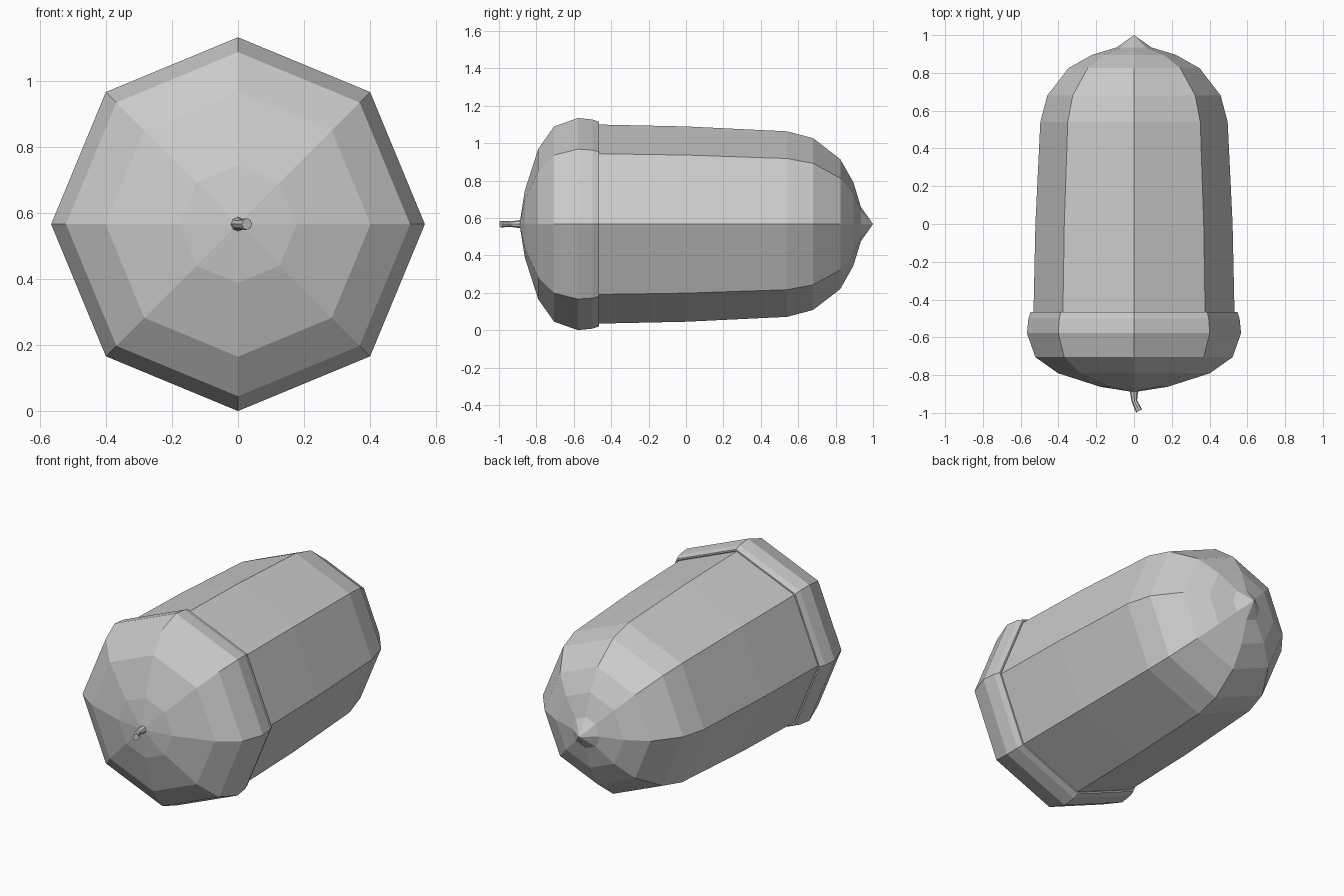
import bpy, bmesh, math
from mathutils import Vector

if "Cube" in bpy.data.objects:
    bpy.data.objects.remove(bpy.data.objects["Cube"])

CZ = 0.567   # height of the long axis


def loft(name, rings, sides=8):
    """Skin rings of (x, y, radius, yaw); radius 0 makes a point."""
    bm = bmesh.new()
    rows = []
    for x, y, r, yaw in rings:
        n = 1 if r == 0 else sides
        row = []
        for i in range(n):
            a = 2 * math.pi * i / sides
            u = r * math.cos(a)
            row.append(bm.verts.new(Vector((x + u * math.cos(yaw), y + u * math.sin(yaw),
                                            CZ + r * math.sin(a)))))
        rows.append(row)
    for a, b in zip(rows, rows[1:]):
        for i in range(sides):
            j = (i + 1) % sides
            if len(a) == 1:
                bm.faces.new((a[0], b[i], b[j]))
            elif len(b) == 1:
                bm.faces.new((a[i], a[j], b[0]))
            else:
                bm.faces.new((a[i], a[j], b[j], b[i]))
    for row in (rows[0], rows[-1]):
        if len(row) > 1:
            bm.faces.new(row)
    bmesh.ops.recalc_face_normals(bm, faces=bm.faces)
    mesh = bpy.data.meshes.new(name)
    bm.to_mesh(mesh)
    bm.free()
    obj = bpy.data.objects.new(name, mesh)
    bpy.context.collection.objects.link(obj)
    return obj


def revolve(name, profile):
    return loft(name, [(0, y, r, 0) for y, r in profile])


# nut body, tapering to a pointed tip at the back
revolve("nut_body", [(-0.50, 0.532), (-0.46, 0.532), (0, 0.522), (0.54, 0.496), (0.68, 0.459),
                     (0.825, 0.347), (0.895, 0.223), (0.935, 0.092), (1.0, 0)])

# domed cap with a rolled lip that tucks in against the body
revolve("cap", [(-0.89, 0), (-0.862, 0.178), (-0.79, 0.402), (-0.705, 0.522), (-0.578, 0.567),
                (-0.50, 0.559), (-0.465, 0.547), (-0.465, 0.538), (-0.485, 0.525)])

# short bent stem
loft("stem", [(0, -0.87, 0.023, 0), (0, -0.892, 0.021, 0), (0.002, -0.937, 0.015, 0.25),
              (0.027, -0.99, 0.018, 0.5)])
